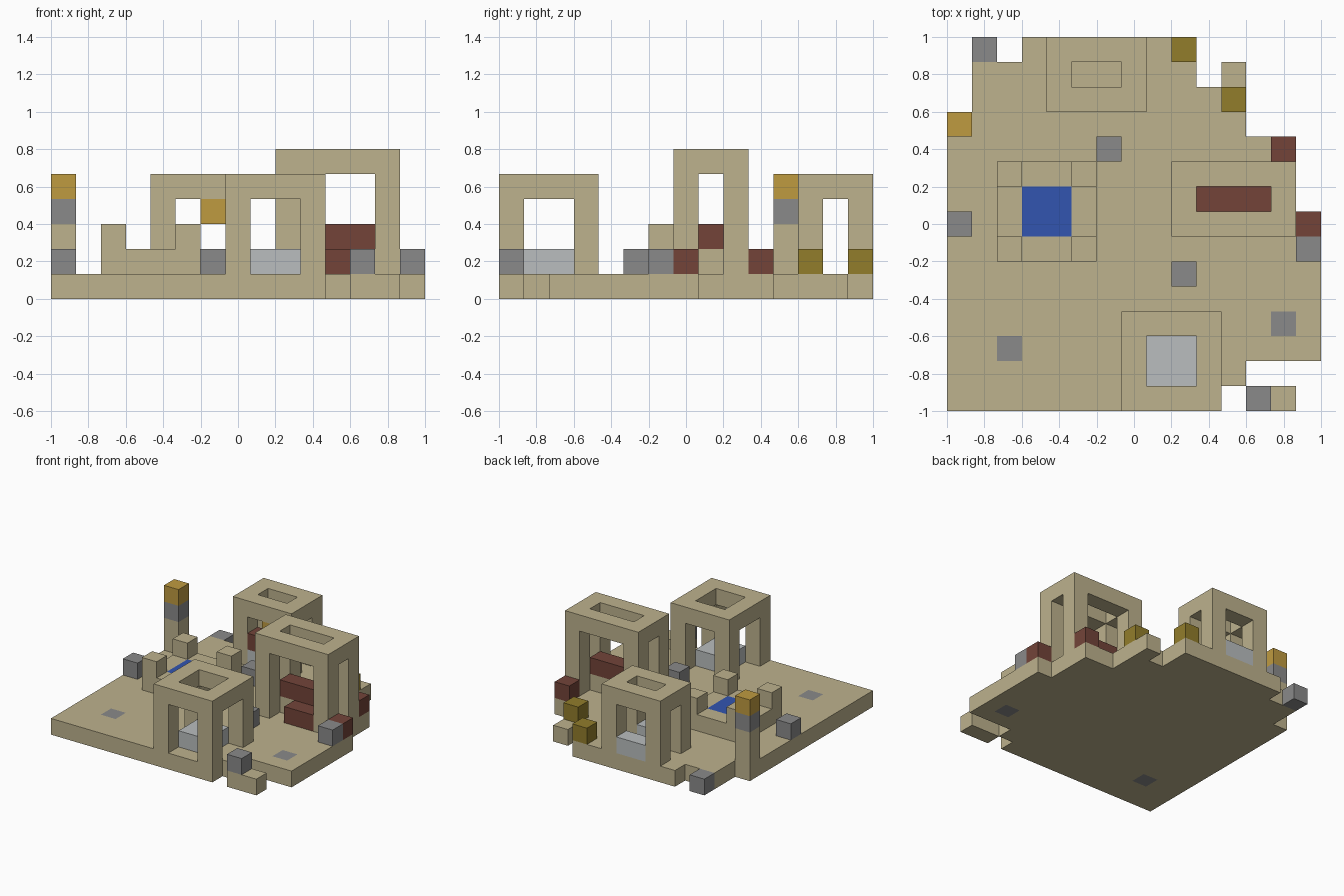
import bpy
import bmesh
from mathutils import Vector
from itertools import product

U = 2 / 15  # one block

cube = bpy.data.objects.get("Cube")
if cube:
    bpy.data.objects.remove(cube, do_unlink=True)


def material(name, rgb):
    def linear(c):
        c /= 255
        return c / 12.92 if c <= 0.04045 else ((c + 0.055) / 1.055) ** 2.4
    col = [linear(c) for c in rgb] + [1]
    m = bpy.data.materials.new(name)
    m.use_nodes = True
    m.diffuse_color = col
    m.node_tree.nodes["Principled BSDF"].inputs["Base Color"].default_value = col
    return m


SAND = material("sandstone", (189, 178, 141))
GRAY = material("gray_stone", (138, 138, 138))
LIGHT = material("pale_stone", (186, 190, 191))
GOLD = material("gold", (191, 155, 64))
OLIVE = material("dark_ochre", (146, 125, 43))
RED = material("brick_red", (115, 68, 57))
BLUE = material("water_blue", (50, 85, 176))


def box(x, y, z, w=1, d=1, h=1):
    """Set of block cells filled by a box."""
    return set(product(range(x, x + w), range(y, y + d), range(z, z + h)))


def part(name, cells, mat):
    """Outer skin of a set of block cells, as one object."""
    bm = bmesh.new()
    for cell in cells:
        for axis, side in product(range(3), (0, 1)):
            nxt = list(cell)
            nxt[axis] += 2 * side - 1
            if tuple(nxt) in cells:
                continue
            a, b = Vector((0, 0, 0)), Vector((0, 0, 0))
            a[(axis + 1) % 3] = 1
            b[(axis + 2) % 3] = 1
            o = Vector(cell)
            o[axis] += side
            ring = [o, o + a, o + a + b, o + b]
            if not side:
                ring.reverse()
            bm.faces.new([bm.verts.new((v - Vector((7.5, 7.5, 0))) * U) for v in ring])
    bmesh.ops.remove_doubles(bm, verts=bm.verts, dist=U / 100)
    mesh = bpy.data.meshes.new(name)
    bm.to_mesh(mesh)
    bm.free()
    mesh.materials.append(mat)
    obj = bpy.data.objects.new(name, mesh)
    bpy.context.collection.objects.link(obj)


def tower(name, x, y, w, d, top):
    """Four corner posts under an open square ring."""
    cells = box(x, y, 1, w, d, top - 1)
    cells -= box(x + 1, y + 1, 1, w - 2, d - 2, top - 1)  # open shaft
    cells -= box(x + 1, y, 1, w - 2, d, top - 2)          # front and back openings
    cells -= box(x, y + 1, 1, w, d - 2, top - 2)          # side openings
    part(name, cells, SAND)


# Floor with ragged edges and flush paving
paving = box(2, 2, 0) | box(13, 3, 0)
floor = (box(0, 0, 0, 11) | box(12, 0, 0, 2) | box(0, 1, 0, 12)
         | box(0, 2, 0, 15, 6) | box(0, 8, 0, 14, 3) | box(0, 11, 0, 12)
         | box(1, 12, 0, 11) | box(1, 13, 0, 9) | box(11, 13, 0)
         | box(3, 14, 0, 7))
part("floor", floor - paving, SAND)
part("paving_stones", paving, GRAY)
part("back_corner_stone", box(1, 14, 0), GRAY)

# Towers
tower("front_tower", 7, 0, 4, 4, 5)
tower("right_tower", 9, 7, 5, 3, 6)
tower("back_tower", 4, 12, 4, 3, 5)

# Tower contents
part("front_tower_plinth", box(8, 1, 1, 2, 2), LIGHT)
part("bench_base", box(10, 8, 1, 3), SAND)
part("bench_back", box(10, 8, 2, 3), RED)
part("bench_seat", box(11, 7, 1, 2), RED)
for label, y in (("front", 12), ("rear", 14)):
    part("back_tower_sill_" + label, box(5, y, 1, 2), LIGHT)
part("back_tower_red_block", box(5, 12, 2), RED)
part("back_tower_lamp", box(6, 12, 3), GOLD)

# Fountain: low rim, raised corners, water level with the rim
basin = box(3, 7, 1, 2, 2)
rim = box(2, 6, 1, 4, 4) - basin
for x, y in product((2, 5), (6, 9)):
    rim |= box(x, y, 2)
part("fountain_rim", rim, SAND)
part("fountain_water", basin, BLUE)

# Lamp post
part("lamp_post", box(0, 11, 1, h=2), SAND)
part("lamp_collar", box(0, 11, 3), GRAY)
part("lamp_head", box(0, 11, 4), GOLD)

# Loose blocks standing on the floor
loose = {
    "gray_block": (GRAY, [(0, 7), (6, 10), (9, 5), (14, 6), (12, 0)]),
    "red_block": (RED, [(13, 10), (14, 7)]),
    "ochre_block": (OLIVE, [(9, 14), (11, 12)]),
}
for name, (mat, spots) in loose.items():
    for i, (x, y) in enumerate(spots, 1):
        part(f"{name}_{i}", box(x, y, 1), mat)
